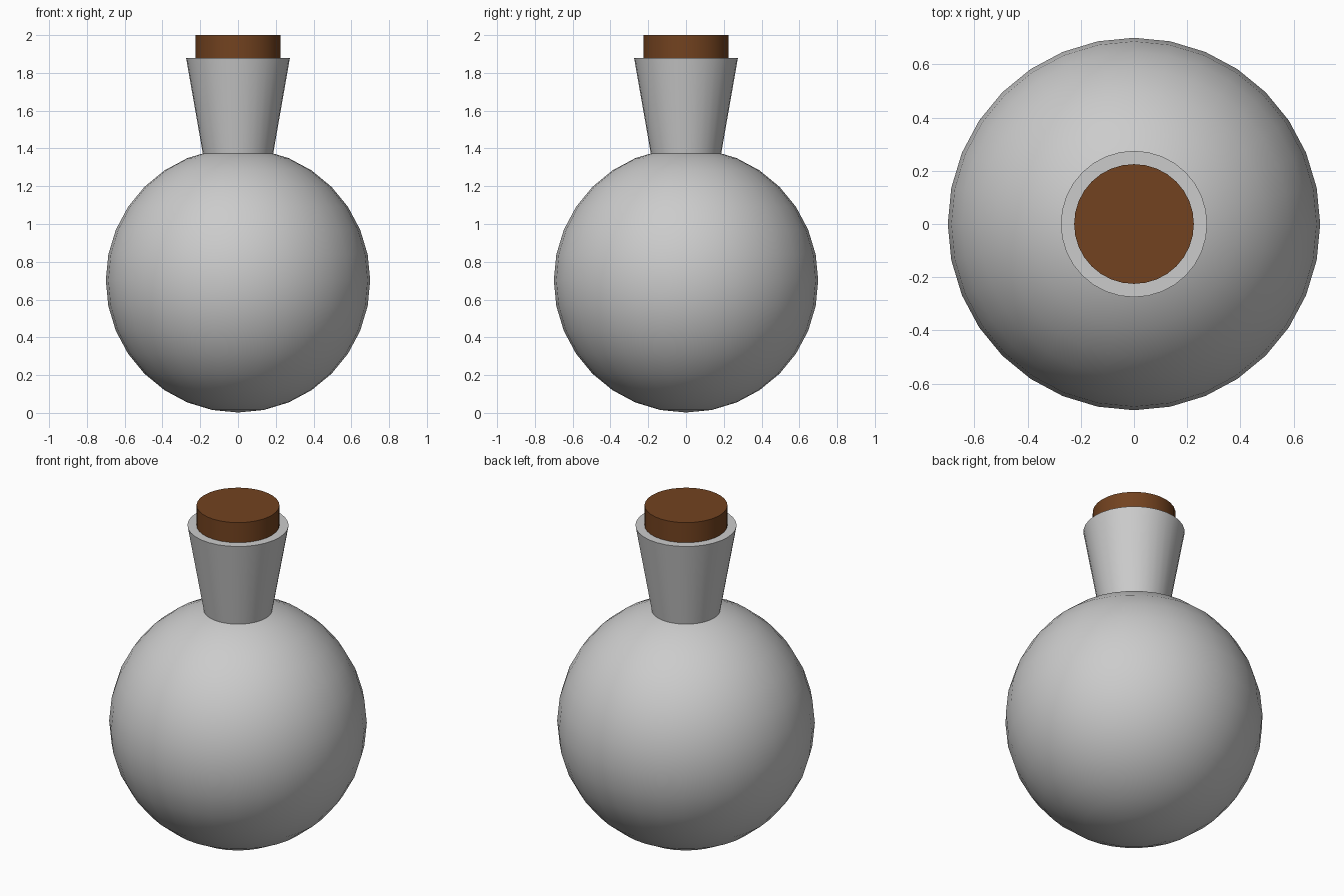
import bpy
import math

if "Cube" in bpy.data.objects:
    bpy.data.objects.remove(bpy.data.objects["Cube"])

SIDES = 32


def finish(name):
    obj = bpy.context.object
    obj.name = name
    bpy.ops.object.shade_smooth_by_angle(angle=math.radians(35))
    return obj


def tapered(name, r_bottom, r_top, z_bottom, z_top):
    bpy.ops.mesh.primitive_cone_add(vertices=SIDES, radius1=r_bottom, radius2=r_top,
                                    depth=z_top - z_bottom,
                                    location=(0, 0, (z_bottom + z_top) / 2))
    return finish(name)


# Round flask body
bpy.ops.mesh.primitive_uv_sphere_add(segments=SIDES, ring_count=16, radius=0.7,
                                     location=(0, 0, 0.702))
finish("flask_body")

# Neck flaring outward to a flat lip, seated slightly into the body
tapered("flask_neck", 0.184, 0.275, 1.36, 1.88)

# Cork stopper
cork = tapered("cork_stopper", 0.225, 0.225, 1.75, 2.0)
mat = bpy.data.materials.new("cork_brown")
mat.diffuse_color = (0.17, 0.055, 0.014, 1)
mat.use_nodes = True
mat.node_tree.nodes["Principled BSDF"].inputs["Base Color"].default_value = mat.diffuse_color
cork.data.materials.append(mat)
